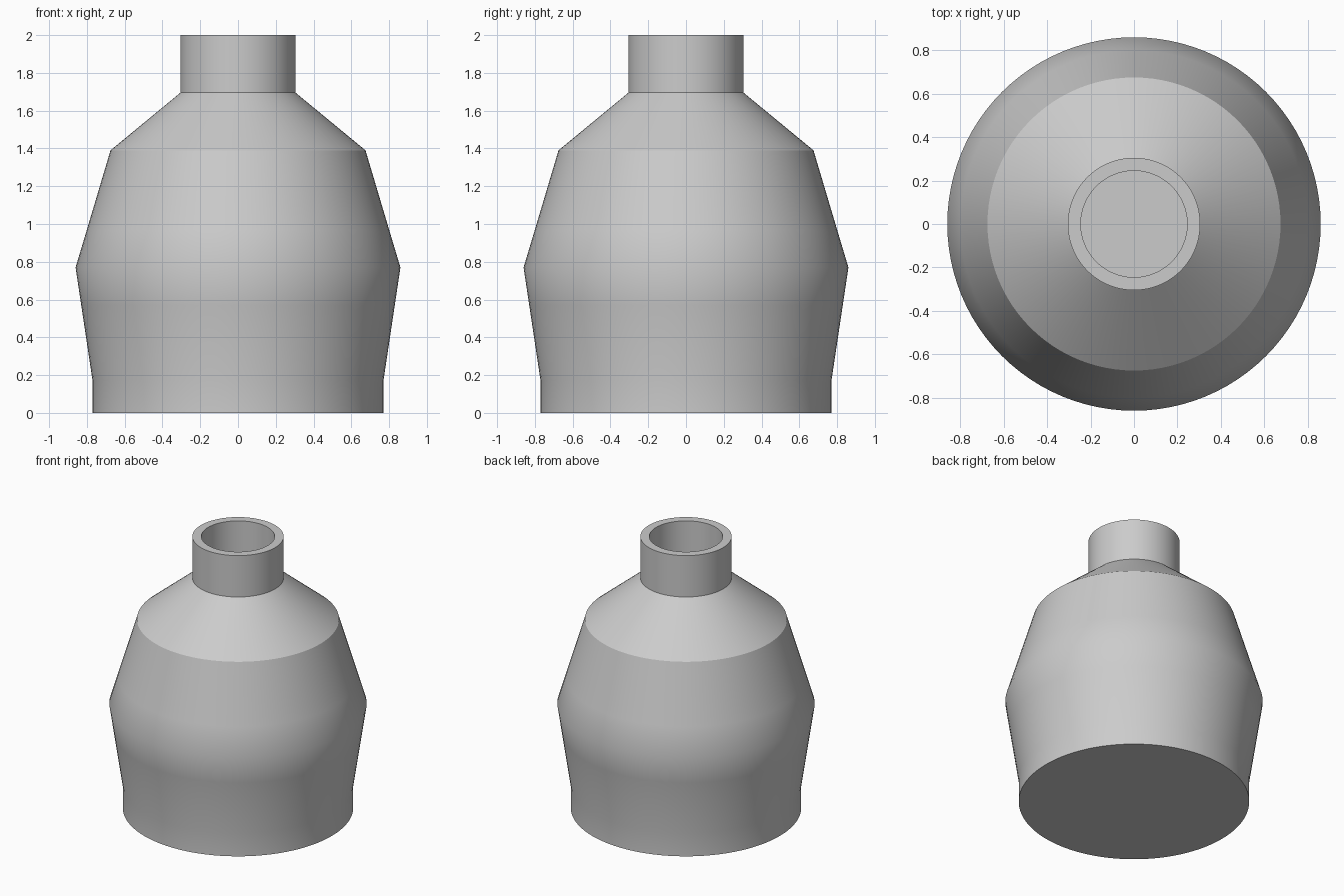
import bpy
import bmesh
from math import radians, tau
from mathutils import Matrix, Vector

cube = bpy.data.objects.get("Cube")
if cube:
    bpy.data.objects.remove(cube, do_unlink=True)

# One plain grey
grey = bpy.data.materials.new("grey")
grey.use_nodes = True
colour = (0.6, 0.6, 0.6, 1)
grey.diffuse_color = colour
grey.node_tree.nodes["Principled BSDF"].inputs["Base Color"].default_value = colour


def lathe(name, profile, steps):
    """Spin a profile of (radius, height) points about the z axis."""
    bm = bmesh.new()
    verts = [bm.verts.new((r, 0, z)) for r, z in profile]
    edges = [bm.edges.new(pair) for pair in zip(verts, verts[1:])]
    bmesh.ops.spin(bm, geom=verts + edges, cent=(0, 0, 0), axis=(0, 0, 1),
                   angle=tau, steps=steps, use_merge=False)
    bmesh.ops.remove_doubles(bm, verts=bm.verts, dist=0.0001)
    bmesh.ops.recalc_face_normals(bm, faces=bm.faces)
    mesh = bpy.data.meshes.new(name)
    bm.to_mesh(mesh)
    bm.free()
    obj = bpy.data.objects.new(name, mesh)
    bpy.context.collection.objects.link(obj)
    mesh.materials.append(grey)
    bpy.context.view_layer.objects.active = obj
    obj.select_set(True)
    bpy.ops.object.shade_smooth_by_angle(angle=radians(30))
    obj.select_set(False)
    return obj


# Outer wall from the base up to the lip, with loops that tighten the waist
outer = [(0, 0), (0.77, 0), (0.77, 0.17), (0.83, 0.57), (0.86, 0.77),
         (0.80, 0.97), (0.675, 1.39), (0.305, 1.695), (0.305, 2)]

# Hollow inside, from the lip down to the floor
inner = [(0.245, 2), (0.245, 1.67), (0.62, 1.36), (0.80, 0.77),
         (0.71, 0.17), (0.71, 0.06), (0, 0.06)]

lathe("bottle_body", outer + inner, 96)
